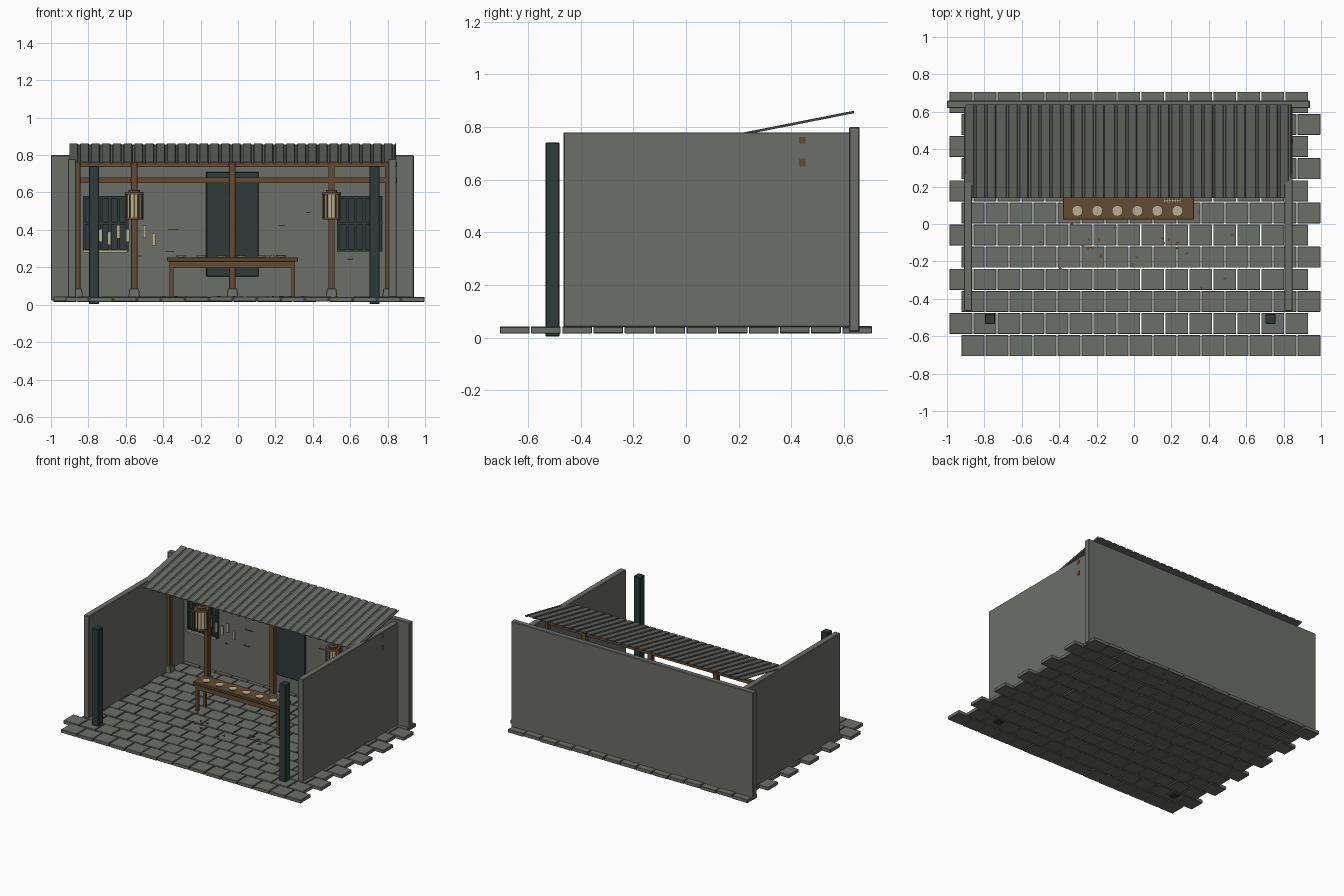
import bpy, bmesh, math, random
from mathutils import Matrix, Vector

if "Cube" in bpy.data.objects:
    bpy.data.objects.remove(bpy.data.objects["Cube"])

random.seed(4)


def mat(name, col):
    m = bpy.data.materials.new(name)
    m.diffuse_color = (*col, 1)
    m.use_nodes = True
    m.node_tree.nodes["Principled BSDF"].inputs["Base Color"].default_value = m.diffuse_color
    return m


STONE = mat("grey stone", (0.15, 0.158, 0.14))
ROOF = mat("roof grey", (0.135, 0.142, 0.13))
DARK = mat("dark slate", (0.029, 0.042, 0.042))
WOOD = mat("brown wood", (0.125, 0.07, 0.034))
CREAM = mat("cream paper", (0.50, 0.43, 0.28))


def add_box(bm, x0, x1, y0, y1, z0, z1, turn=0):
    m = (Matrix.Translation(((x0 + x1) / 2, (y0 + y1) / 2, (z0 + z1) / 2))
         @ Matrix.Rotation(turn, 4, 'Z') @ Matrix.Diagonal((x1 - x0, y1 - y0, z1 - z0, 1)))
    bmesh.ops.create_cube(bm, size=1, matrix=m)


def add_cyl(bm, x, y, z0, z1, r0, r1=None, n=16):
    bmesh.ops.create_cone(bm, cap_ends=True, segments=n, radius1=r0,
                          radius2=r0 if r1 is None else r1, depth=z1 - z0,
                          matrix=Matrix.Translation((x, y, (z0 + z1) / 2)))


def finish(name, bm, material, bevel=0):
    me = bpy.data.meshes.new(name)
    bm.to_mesh(me)
    bm.free()
    me.materials.append(material)
    ob = bpy.data.objects.new(name, me)
    bpy.context.collection.objects.link(ob)
    if bevel:
        b = ob.modifiers.new("bevel", 'BEVEL')
        b.width = bevel
        b.segments = 1
    return ob


def boxes(name, material, dims, bevel=0):
    bm = bmesh.new()
    for d in dims:
        add_box(bm, *d)
    return finish(name, bm, material, bevel)


# Paving: twelve rows of slabs, every other row shifted by half a slab
px, py, gap = 0.1283, 0.1183, 0.003
slabs = []
for r in range(12):
    left = -0.925 if r % 2 == 0 else -0.99
    y = -0.71 + r * py
    for c in range(15):
        x = left + c * px
        dz = random.uniform(-0.002, 0.002)
        slabs.append((x + gap, x + px - gap, y + gap, y + py - gap, 0.017 + dz, 0.041 + dz))
boxes("paving_slabs", STONE, slabs, 0.002)

# Walls
boxes("back_wall", STONE, [(-1, 0.94, 0.62, 0.66, 0.022, 0.80)], 0.004)
boxes("left_wall", STONE, [(-0.91, -0.867, -0.465, 0.622, 0.04, 0.78)], 0.003)
boxes("right_wall", STONE, [(0.805, 0.848, -0.465, 0.622, 0.04, 0.78)], 0.003)

# Front gate posts
boxes("gate_posts", DARK, [(x - 0.027, x + 0.027, -0.535, -0.48, 0.003, 0.742)
                           for x in (-0.77, 0.73)], 0.004)

# Corrugated roof sheet: stepped profile swept along the slope
bm = bmesh.new()
prof = []
n, x0, x1 = 30, -0.90, 0.84
w = (x1 - x0) / n
for i in range(n):
    x = x0 + i * w
    prof += [(x, 0.006), (x + w * 0.72, 0.006), (x + w * 0.78, 0), (x + w * 0.96, 0)]
prof.append((x1, 0.006))
front = [bm.verts.new((x, 0.14, 0.758 + h)) for x, h in prof]
back = [bm.verts.new((x, 0.638, 0.856 + h)) for x, h in prof]
for i in range(len(prof) - 1):
    bm.faces.new((front[i], front[i + 1], back[i + 1], back[i]))
roof = finish("corrugated_roof", bm, ROOF)
s = roof.modifiers.new("thickness", 'SOLIDIFY')
s.thickness = 0.004
s.offset = -1

# Timber frame with stone footings
POSTS = (-0.86, -0.555, -0.03, 0.50, 0.802)
boxes("frame_posts", WOOD, [(x - 0.017, x + 0.017, 0.425, 0.459, 0.05, 0.765)
                            for x in POSTS], 0.002)
boxes("frame_beams", WOOD, [(-0.865, 0.85, 0.43, 0.455, z - 0.0125, z + 0.0125)
                            for z in (0.750,)]
      + [(-0.865, 0.85, 0.43, 0.455, 0.65, 0.68)])
bm = bmesh.new()
for x in POSTS:
    bmesh.ops.create_cone(bm, cap_ends=True, segments=4, radius1=0.044, radius2=0.036,
                          depth=0.05, matrix=Matrix.Translation((x, 0.442, 0.062))
                          @ Matrix.Rotation(math.pi / 4, 4, 'Z'))
finish("post_footings", bm, STONE, 0.003)

# Door and barred windows on the back wall
boxes("door", DARK, [(-0.17, 0.11, 0.605, 0.622, 0.15, 0.71)], 0.003)
panes, bars = [], []
for a, b in ((-0.83, -0.585), (0.53, 0.772)):
    panes.append((a, b, 0.614, 0.622, 0.285, 0.582))
    for i in range(6):
        x = a + 0.008 + i * (b - a - 0.016) / 5
        bars.append((x - 0.007, x + 0.007, 0.598, 0.614, 0.285, 0.582))
    for z in (0.292, 0.435, 0.575):
        bars.append((a, b, 0.600, 0.612, z - 0.007, z + 0.007))
boxes("window_panes", DARK, panes)
boxes("window_bars", DARK, bars)

# Cream sill and paper notes
boxes("window_sill", CREAM, [(-0.83, -0.59, 0.585, 0.612, 0.280, 0.292)])
NOTES = ((-0.735, 0.37), (-0.69, 0.355), (-0.64, 0.39), (-0.59, 0.37),
         (-0.545, 0.36), (-0.50, 0.39), (-0.45, 0.35))
boxes("paper_notes", CREAM, [(x - 0.009, x + 0.009, 0.592, 0.597, z - 0.033, z + 0.033)
                             for x, z in NOTES])

# Wall cracks
CRACKS = ((-0.345, 0.402, 0.03), (-0.365, 0.285, 0.022), (0.235, 0.424, 0.018),
          (0.60, 0.243, 0.014), (0.375, 0.493, 0.012), (-0.525, 0.26, 0.012))
boxes("wall_cracks", DARK, [(x - h, x + h, 0.617, 0.621, z - 0.003, z + 0.003)
                            for x, z, h in CRACKS])

# Lanterns hung on the posts
paper, ribs = bmesh.new(), bmesh.new()
for x in (-0.555, 0.50):
    y = 0.375
    add_cyl(paper, x, y, 0.465, 0.595, 0.044, n=12)
    add_cyl(ribs, x, y, 0.590, 0.603, 0.052, 0.048, 12)
    add_cyl(ribs, x, y, 0.603, 0.612, 0.03, n=12)
    add_cyl(ribs, x, y, 0.455, 0.467, 0.049, n=12)
    for i in range(12):
        a = i * math.tau / 12
        cx, cy = x + 0.045 * math.cos(a), y + 0.045 * math.sin(a)
        add_box(ribs, cx - 0.004, cx + 0.004, cy - 0.003, cy + 0.003, 0.46, 0.595, a)
    add_box(ribs, x - 0.005, x + 0.005, y, 0.44, 0.606, 0.616)
finish("lantern_paper", paper, CREAM)
finish("lantern_ribs", ribs, WOOD)

# Table with apron and legs
boxes("table_top", WOOD, [(-0.38, 0.32, 0.024, 0.150, 0.232, 0.252)], 0.003)
boxes("table_apron", WOOD, [(-0.365, 0.305, y, y + 0.012, 0.195, 0.232) for y in (0.036, 0.126)]
      + [(x, x + 0.012, 0.036, 0.138, 0.195, 0.232) for x in (-0.365, 0.293)])
boxes("table_legs", WOOD, [(x - 0.01, x + 0.01, y - 0.01, y + 0.01, 0.035, 0.232)
                           for x in (-0.355, 0.295) for y in (0.044, 0.13)])

# Plates and a rack of sticks on the table
bm = bmesh.new()
for i in range(6):
    add_cyl(bm, -0.303 + i * 0.107, 0.07, 0.252, 0.264, 0.02, 0.029, 20)
finish("plates", bm, CREAM)
boxes("stick_rack", CREAM, [(0.16 + i * 0.014, 0.168 + i * 0.014, 0.108, 0.15, 0.252, 0.262)
                            for i in range(7)]
      + [(0.158, 0.252, y, y + 0.007, 0.256, 0.265) for y in (0.12, 0.141)])

# Fallen leaves scattered over the paving
bm = bmesh.new()
for cx, cy, spread, count in ((-0.22, -0.13, 0.06, 6), (0.2, -0.11, 0.05, 5), (0, -0.15, 0.65, 14)):
    for _ in range(count):
        x = cx + random.uniform(-spread, spread)
        y = cy + random.uniform(-min(spread, 0.22), min(spread, 0.22))
        add_box(bm, x - 0.009, x + 0.009, y - 0.005, y + 0.005, 0.043, 0.046, random.uniform(0, 3))
finish("fallen_leaves", bm, WOOD)
